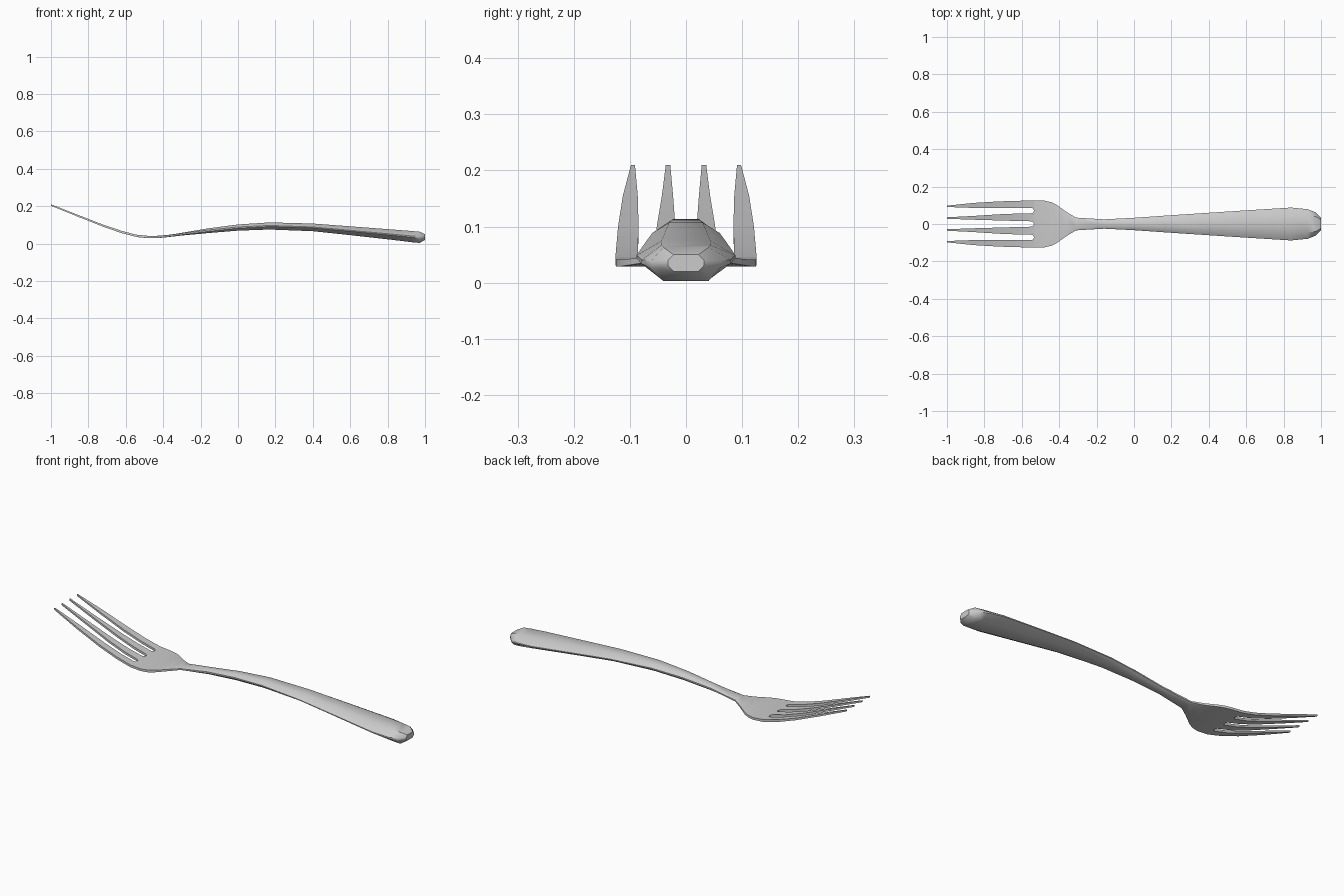
import bpy, bmesh

def loft(bm, rings, cap_start=True, cap_end=True):
    loops = [[bm.verts.new(p) for p in r] for r in rings]
    n = len(loops[0])
    for a, b in zip(loops, loops[1:]):
        for i in range(n):
            j = (i + 1) % n
            bm.faces.new((a[i], a[j], b[j], b[i]))
    if cap_start:
        bm.faces.new(loops[0])
    if cap_end:
        bm.faces.new(loops[-1])

def finish(bm, name):
    bmesh.ops.remove_doubles(bm, verts=bm.verts, dist=1e-5)
    bmesh.ops.recalc_face_normals(bm, faces=bm.faces)
    me = bpy.data.meshes.new(name)
    bm.to_mesh(me)
    bm.free()
    ob = bpy.data.objects.new(name, me)
    bpy.context.collection.objects.link(ob)
    bpy.ops.object.select_all(action='DESELECT')
    ob.select_set(True)
    bpy.context.view_layer.objects.active = ob
    bpy.ops.object.shade_smooth_by_angle(angle=0.7)

# Handle, neck and head plate: x, half width, bottom z, top z, flat share, edge share
stations = [
    (1.0, 0.032, 0.020, 0.050, 0.70, 0.30),
    (0.972, 0.062, 0.003, 0.063, 0.65, 0.20),
    (0.93, 0.079, 0.007, 0.067, 0.55, 0.12),
    (0.84, 0.088, 0.018, 0.074, 0.50, 0.10),
    (0.60, 0.073, 0.045, 0.092, 0.50, 0.10),
    (0.40, 0.060, 0.066, 0.107, 0.50, 0.10),
    (0.17, 0.045, 0.075, 0.113, 0.52, 0.15),
    (0.0, 0.033, 0.069, 0.102, 0.55, 0.20),
    (-0.16, 0.025, 0.056, 0.081, 0.60, 0.30),
    (-0.31, 0.034, 0.042, 0.056, 0.70, 0.50),
    (-0.36, 0.064, 0.036, 0.048, 0.85, 0.80),
    (-0.41, 0.100, 0.031, 0.043, 0.95, 0.90),
    (-0.44, 0.116, 0.029, 0.041, 0.97, 1.0),
    (-0.48, 0.125, 0.029, 0.041, 0.98, 1.0),
    (-0.535, 0.126, 0.034, 0.046, 0.98, 1.0),
]
rings = []
for x, w, lo, hi, f, e in stations:
    c, t = (lo + hi) / 2, (hi - lo) / 2
    sec = [(w * f, t), (w, t * e), (w, -t * e), (w * f, -t)]
    if e == 1.0:
        sec[1], sec[2] = (w, t * 0.98), (w, -t * 0.98)
    sec += [(-y, z) for y, z in reversed(sec)]
    rings.append([(x, y, c + z) for y, z in sec])
bm = bmesh.new()
loft(bm, rings)
finish(bm, "handle_and_head")

# Tines: x, mid z, half thickness; the first four stations round the slot ends
path = [(-0.535, 0.040, 0.006), (-0.537, 0.0405, 0.006), (-0.542, 0.0415, 0.006),
        (-0.55, 0.043, 0.006), (-0.62, 0.061, 0.006), (-0.72, 0.095, 0.0055),
        (-0.86, 0.150, 0.005), (-1.0, 0.206, 0.004)]
inner = [(0.0, 0.0715), (0.007, 0.0645), (0.0125, 0.059), (0.0145, 0.057),
         (0.016, 0.056), (0.019, 0.052), (0.023, 0.043), (0.028, 0.036)]
outer = [(0.0715, 0.126), (0.0785, 0.126), (0.084, 0.126), (0.0855, 0.1255),
         (0.0855, 0.124), (0.0845, 0.121), (0.086, 0.1125), (0.091, 0.098)]
for label, edges in (("inner", inner), ("outer", outer)):
    for side, s in (("left", 1), ("right", -1)):
        bm = bmesh.new()
        loft(bm, [[(x, s * a, z - t), (x, s * b, z - t), (x, s * b, z + t), (x, s * a, z + t)]
                  for (x, z, t), (a, b) in zip(path, edges)], cap_start=False)
        finish(bm, f"{label}_tine_{side}")
